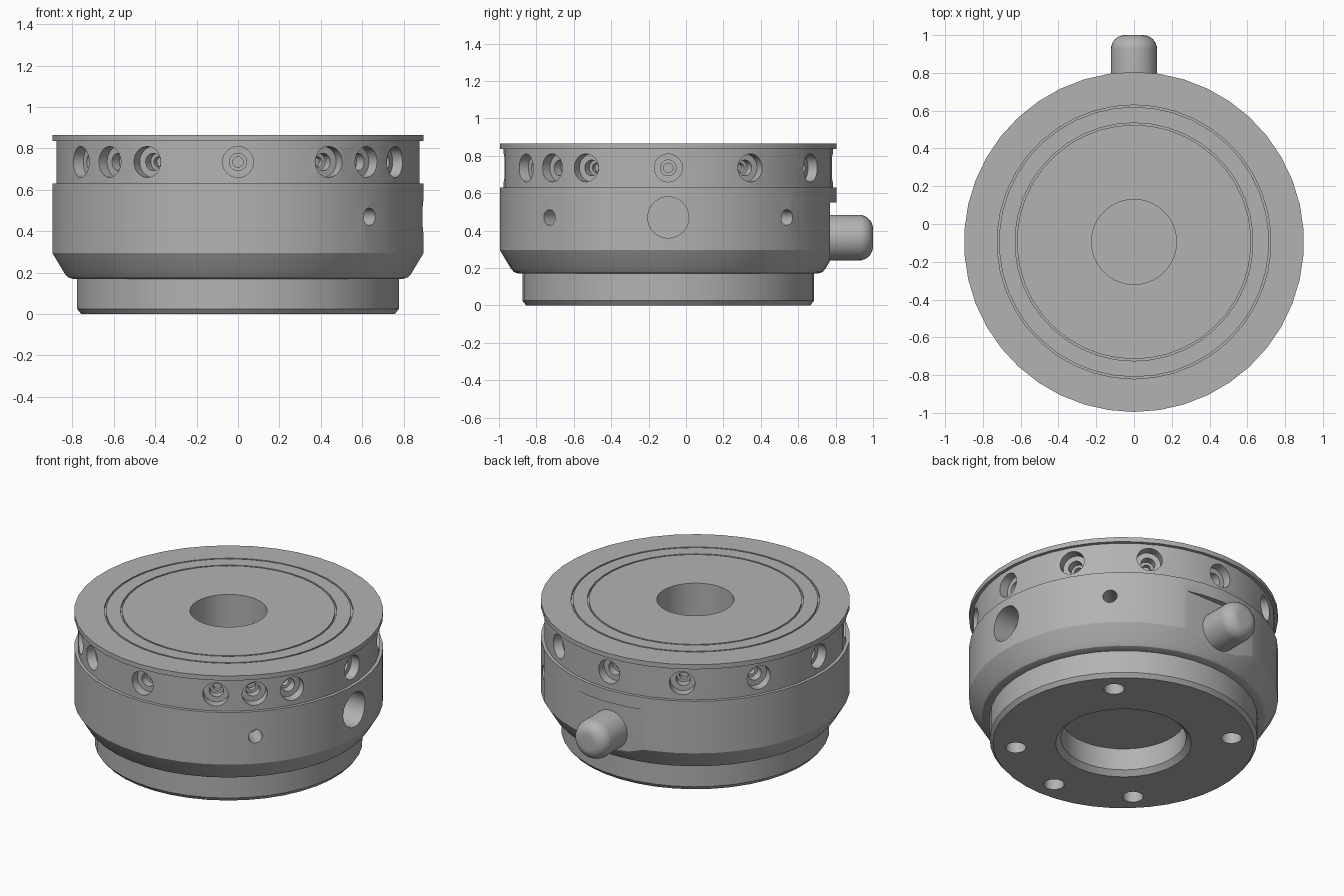
import bpy, bmesh, math
from mathutils import Matrix, Vector

cube = bpy.data.objects.get("Cube")
if cube:
    bpy.data.objects.remove(cube)

CY = -0.095  # body axis in y
AXIS = Matrix.Translation((0, CY, 0))

metal = bpy.data.materials.new("grey metal")
metal.use_nodes = True
GREY = (0.45, 0.45, 0.45, 1)
metal.diffuse_color = GREY
metal.node_tree.nodes["Principled BSDF"].inputs["Base Color"].default_value = GREY


def lathe(bm, profile, matrix, sides):
    """Revolve (radius, height) points, from axis to axis, into a closed solid."""
    rings = []
    for r, h in profile:
        if r == 0:
            rings.append([bm.verts.new(matrix @ Vector((0, 0, h)))])
        else:
            rings.append([bm.verts.new(matrix @ Vector((
                r * math.sin(i * math.tau / sides), r * math.cos(i * math.tau / sides), h)))
                for i in range(sides)])
    for a, b in zip(rings, rings[1:]):
        for i in range(sides):
            j = (i + 1) % sides
            quad = [a[i % len(a)], a[j % len(a)], b[j % len(b)], b[i % len(b)]]
            bm.faces.new(list(dict.fromkeys(quad)))


def finish(bm, name):
    bmesh.ops.recalc_face_normals(bm, faces=bm.faces)
    mesh = bpy.data.meshes.new(name)
    bm.to_mesh(mesh)
    bm.free()
    mesh.materials.append(metal)
    obj = bpy.data.objects.new(name, mesh)
    bpy.context.collection.objects.link(obj)
    return obj


def select(obj):
    bpy.ops.object.select_all(action='DESELECT')
    obj.select_set(True)
    bpy.context.view_layer.objects.active = obj


def inward(angle, radius, z):
    """Frame on the side wall whose z axis points to the body axis; 0 is the front."""
    a = math.radians(angle)
    out = Vector((math.sin(a), -math.cos(a), 0))
    turn = (-out).to_track_quat('Z', 'Y').to_matrix().to_4x4()
    return AXIS @ Matrix.Translation(out * radius + Vector((0, 0, z))) @ turn


def drill(steps):
    """Stepped drill profile from (radius, depth) pairs."""
    points, start = [(0, -0.05)], -0.05
    for r, depth in steps:
        points += [(r, start), (r, depth)]
        start = depth
    return points + [(0, start)]


# Main body: base, bevelled drum, recessed ring, flange and top grooves
bm = bmesh.new()
profile = [(0, 0.17), (0.365, 0.17), (0.365, 0.03), (0.395, 0), (0.76, 0), (0.78, 0.025),
           (0.78, 0.17), (0.8, 0.17), (0.825, 0.178), (0.84, 0.195), (0.9, 0.295),
           (0.9, 0.63), (0.88, 0.63), (0.88, 0.835), (0.9, 0.835), (0.9, 0.865)]
for groove in (0.725, 0.63):
    profile += [(groove, 0.865), (groove, 0.85), (groove - 0.01, 0.85), (groove - 0.01, 0.865)]
profile += [(0.225, 0.865), (0.225, 0.45), (0, 0.45)]
lathe(bm, profile, AXIS, 42)
body = finish(bm, "body")

# Cutters: screw holes, pin holes, side port, bottom bolt holes and rear flat
bm = bmesh.new()
for angle in list(range(0, 360, 30)) + [45, -45]:
    lathe(bm, drill([(0.075, 0.06), (0.042, 0.11), (0.025, 0.14)]), inward(angle, 0.88, 0.735), 24)
for angle in (45, 135):
    lathe(bm, drill([(0.042, 0.15)]), inward(angle, 0.9, 0.47), 20)
lathe(bm, drill([(0.11, 0.15)]), inward(90, 0.9, 0.47), 32)
for angle in (45, 135, 225, 315, 270):
    a = math.radians(angle)
    spot = Matrix.Translation((0.63 * math.cos(a), 0.63 * math.sin(a), 0))
    lathe(bm, drill([(0.06, 0.13)]), AXIS @ spot, 20)
bmesh.ops.create_cube(bm, size=1, matrix=Matrix.Translation((0, 0.92, 0.35))
                      @ Matrix.Diagonal((0.8, 0.3, 0.4, 1)))
cutters = finish(bm, "hole_cutters")
cutters.hide_render = True

select(body)
cut = body.modifiers.new("holes", 'BOOLEAN')
cut.operation = 'DIFFERENCE'
cut.solver = 'EXACT'
cut.object = cutters
bpy.ops.object.modifier_apply(modifier=cut.name)
bpy.data.objects.remove(cutters)

# Rear plunger with a rounded tip
bm = bmesh.new()
R, ROUND, TIP = 0.122, 0.075, 1.0
pin = [(0, 0.74), (R, 0.74)]
for i in range(9):
    t = i * math.pi / 16
    pin.append((R - ROUND + ROUND * math.cos(t), TIP - ROUND + ROUND * math.sin(t)))
pin.append((0, TIP))
lathe(bm, pin, Matrix.Translation((0, 0, 0.362)) @ Matrix.Rotation(-math.pi / 2, 4, 'X'), 32)
plunger = finish(bm, "rear_plunger")

for obj in (body, plunger):
    select(obj)
    bpy.ops.object.shade_smooth_by_angle(angle=math.radians(25))
